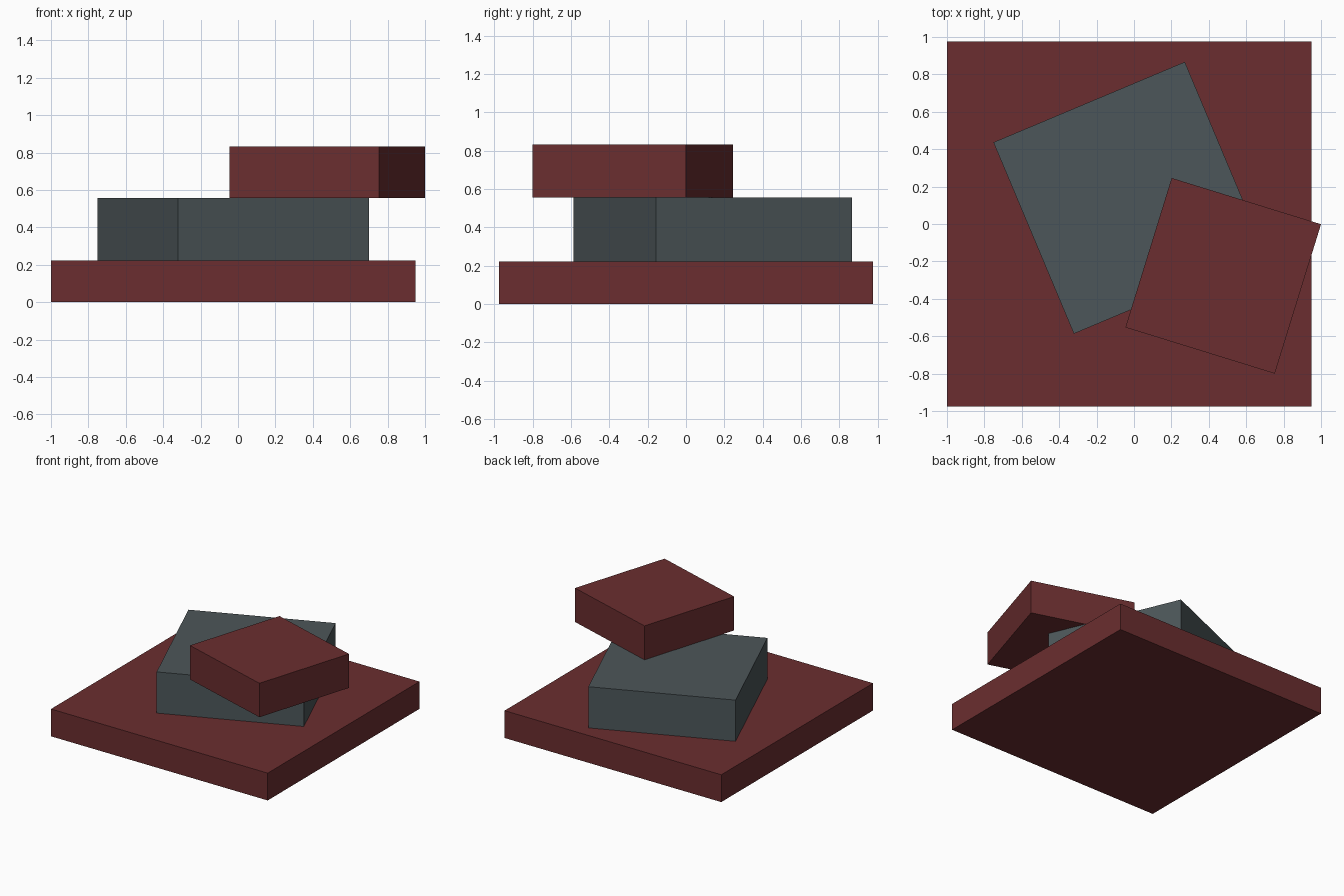
import bpy
import math

if "Cube" in bpy.data.objects:
    bpy.data.objects.remove(bpy.data.objects["Cube"])


def material(name, rgb):
    mat = bpy.data.materials.new(name)
    mat.diffuse_color = (*rgb, 1.0)
    mat.use_nodes = True
    mat.node_tree.nodes["Principled BSDF"].inputs["Base Color"].default_value = mat.diffuse_color
    return mat


def block(name, centre, width, z_low, z_high, degrees, mat):
    """Square slab between two heights, turned about its vertical axis."""
    bpy.ops.mesh.primitive_cube_add(
        size=1,
        location=(centre[0], centre[1], (z_low + z_high) / 2),
        rotation=(0, 0, math.radians(degrees)),
    )
    obj = bpy.context.object
    obj.name = name
    obj.scale = (width, width, z_high - z_low)
    obj.data.materials.append(mat)
    return obj


dark_red = material("dark red", (0.145, 0.027, 0.029))
slate_grey = material("slate grey", (0.073, 0.093, 0.100))

# Wide base slab, then two smaller slabs stacked off-centre and twisted
block("base_slab", (-0.025, 0.0), 1.95, 0.0, 0.222, 0, dark_red)
block("middle_slab", (-0.025, 0.14), 1.11, 0.222, 0.557, 22.8, slate_grey)
block("top_slab", (0.477, -0.277), 0.836, 0.557, 0.833, -17.2, dark_red)
